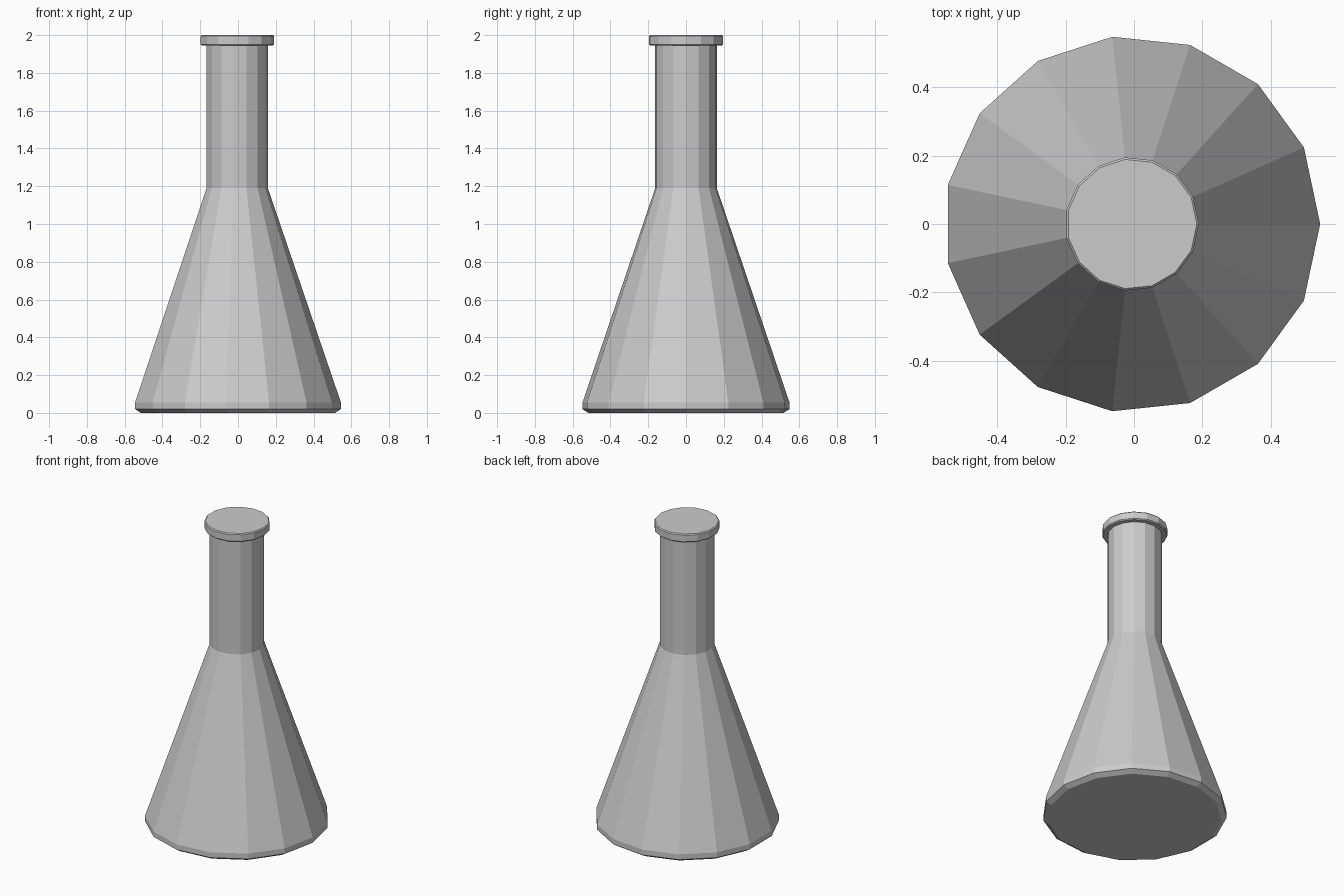
import bpy, bmesh, math

if "Cube" in bpy.data.objects:
    bpy.data.objects.remove(bpy.data.objects["Cube"])

SIDES = 15
SHIFT_X = -0.006  # odd-sided ring: shift so the bounds are centred


def lathe(name, profile):
    """Closed faceted solid from (radius, height) rings, bottom to top."""
    bm = bmesh.new()
    rings = []
    for r, z in profile:
        rings.append([bm.verts.new((r * math.cos(math.tau * i / SIDES) + SHIFT_X,
                                    r * math.sin(math.tau * i / SIDES), z))
                      for i in range(SIDES)])
    for low, high in zip(rings, rings[1:]):
        for i in range(SIDES):
            j = (i + 1) % SIDES
            bm.faces.new((low[i], low[j], high[j], high[i]))
    bm.faces.new(rings[0][::-1])
    bm.faces.new(rings[-1])
    mesh = bpy.data.meshes.new(name)
    bm.to_mesh(mesh)
    bm.free()
    obj = bpy.data.objects.new(name, mesh)
    bpy.context.collection.objects.link(obj)
    return obj


# Conical flask: bevelled foot, cone, neck and lipped mouth in one skin
lathe("flask", [
    (0.52, 0.0), (0.551, 0.02), (0.551, 0.055),   # foot
    (0.164, 1.19), (0.164, 1.945),                # cone and neck
    (0.19, 1.945), (0.196, 1.951),                # lip underside
    (0.196, 1.994), (0.19, 2.0),                  # lip side and top
])
